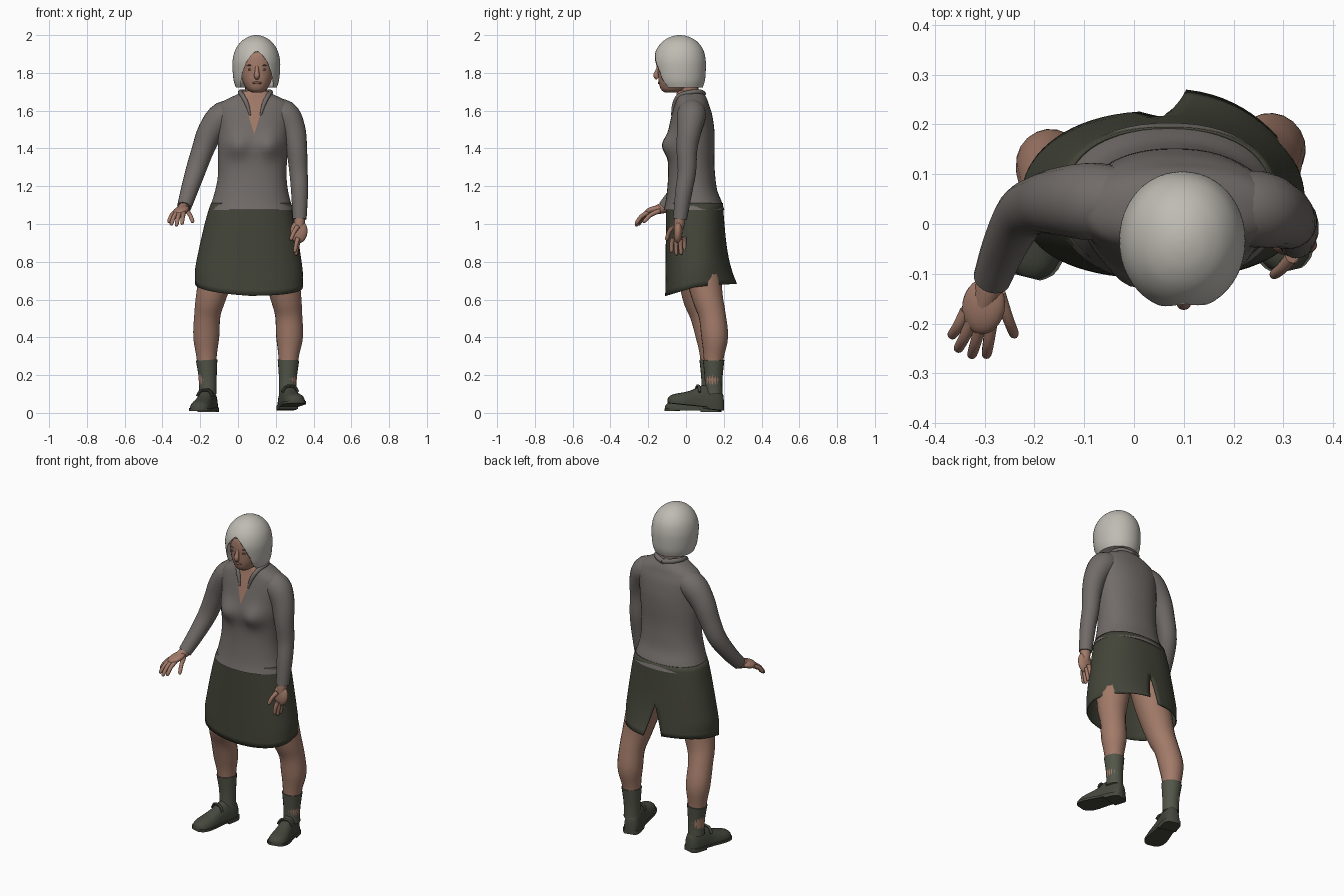
import bpy, bmesh, math
from mathutils import Vector, Quaternion

if "Cube" in bpy.data.objects:
    bpy.data.objects.remove(bpy.data.objects["Cube"])


def material(name, rgb):
    m = bpy.data.materials.new(name)
    m.diffuse_color = (*rgb, 1)
    m.use_nodes = True
    m.node_tree.nodes["Principled BSDF"].inputs["Base Color"].default_value = m.diffuse_color
    return m


HAIR = material("pale_hair", (.52, .50, .45))
SHIRT = material("grey_shirt", (.165, .148, .137))
SKIRT = material("olive_skirt", (.056, .058, .040))
SOCK = material("olive_sock", (.085, .092, .066))
SHOE = material("dark_shoe", (.060, .065, .048))
SKIN = material("skin", (.36, .195, .14))
LIP = material("dark_skin", (.20, .10, .075))


def finish(name, bm, *mats):
    """Turn a bmesh into a smooth-shaded object."""
    bmesh.ops.recalc_face_normals(bm, faces=bm.faces)
    me = bpy.data.meshes.new(name)
    bm.to_mesh(me)
    bm.free()
    ob = bpy.data.objects.new(name, me)
    bpy.context.collection.objects.link(ob)
    for m in mats:
        me.materials.append(m)
    bpy.ops.object.select_all(action='DESELECT')
    ob.select_set(True)
    bpy.context.view_layer.objects.active = ob
    bpy.ops.object.shade_smooth_by_angle(angle=math.radians(45))
    return ob


def smooth_rows(rows, n):
    """Catmull-Rom interpolation of parameter rows."""
    out = []
    for i in range(len(rows) - 1):
        a, b, c, d = rows[max(i - 1, 0)], rows[i], rows[i + 1], rows[min(i + 2, len(rows) - 1)]
        for k in range(n):
            t = k / n
            out.append([.5 * (2 * q + (r - p) * t + (2 * p - 5 * q + 4 * r - s) * t * t
                              + (3 * q - p - 3 * r + s) * t ** 3) for p, q, r, s in zip(a, b, c, d)])
    return out + [list(rows[-1])]


def loft(rings, cap=True, closed=True):
    bm = bmesh.new()
    vs = [[bm.verts.new(p) for p in r] for r in rings]
    n = len(vs[0])
    for a, b in zip(vs, vs[1:]):
        for i in range(n if closed else n - 1):
            j = (i + 1) % n
            bm.faces.new((a[i], a[j], b[j], b[i]))
    if cap:
        bm.faces.new(vs[0])
        bm.faces.new(vs[-1])
    return bm


def oval(a, e=2.0):
    c, s = math.cos(a), math.sin(a)
    return (math.copysign(abs(c) ** (2 / e), c), math.copysign(abs(s) ** (2 / e), s))


def stack(rows, segs=40, e=2.2, n=4):
    """Rings from rows of height, centre x, front y, back y, half width."""
    rings = []
    for z, cx, y0, y1, rx in smooth_rows(rows, n):
        rings.append([Vector((cx + rx * u, (y0 + y1) / 2 + (y1 - y0) / 2 * v, z))
                      for u, v in (oval(2 * math.pi * i / segs, e) for i in range(segs))])
    return rings


def tube(name, rows, mat, n=4, segs=20):
    """Round limb through rows of x, y, z, radius."""
    rows = smooth_rows(rows, n)
    pts = [Vector(r[:3]) for r in rows]
    q, last, rings = Quaternion(), Vector((0, 0, 1)), []
    for i, p in enumerate(pts):
        t = (pts[min(i + 1, len(pts) - 1)] - pts[max(i - 1, 0)]).normalized()
        q = last.rotation_difference(t) @ q
        last = t
        r = rows[i][3]
        rings.append([p + q @ Vector((r * math.cos(a), r * math.sin(a), 0))
                      for a in (2 * math.pi * k / segs for k in range(segs))])
    return finish(name, loft(rings), mat)


def ball(name, loc, size, mat, direction=(0, 0, 1)):
    bm = bmesh.new()
    bmesh.ops.create_uvsphere(bm, u_segments=20, v_segments=12, radius=1)
    q = Vector((0, 0, 1)).rotation_difference(Vector(direction))
    for v in bm.verts:
        v.co = Vector(loc) + q @ Vector([a * b for a, b in zip(v.co, size)])
    return finish(name, bm, mat)


# Shirt body with bust and an open V neck
rings = stack([(1.075, .07, -.118, .203, .224), (1.12, .07, -.108, .188, .208), (1.18, .072, -.10, .165, .192),
               (1.25, .075, -.095, .155, .182), (1.33, .077, -.095, .15, .182), (1.42, .08, -.10, .152, .187),
               (1.50, .083, -.092, .15, .19), (1.58, .085, -.075, .138, .2), (1.63, .088, -.062, .122, .19),
               (1.66, .09, -.055, .112, .15), (1.69, .092, -.05, .095, .088), (1.705, .093, -.045, .085, .07)], 56)
for p in (p for r in rings for p in r if p.y < 0):
    for cx in (-.005, .17):
        p.y -= .037 * math.exp(-((p.x - cx) / .06) ** 2 - ((p.z - 1.415) / .06) ** 2)
bm = loft(rings)
VX, VZ, SLOPE = .086, 1.475, .31
for s in (-1, 1):
    bmesh.ops.bisect_plane(bm, geom=bm.verts[:] + bm.edges[:] + bm.faces[:], dist=1e-5,
                           plane_co=(VX, 0, VZ), plane_no=(s, 0, -SLOPE))
for f in bm.faces:
    c = f.calc_center_median()
    f.material_index = int(c.y < .0 and abs(c.x - VX) < (c.z - VZ) * SLOPE)
finish("shirt_body", bm, SHIRT, SKIN)

# Collar
for s, side in ((-1, "right"), (1, "left")):
    tube(side + "_collar", [(.092 + s * x, y, z, r) for x, y, z, r in (
        (0, .092, 1.69, .014), (.05, .075, 1.698, .014), (.08, .03, 1.698, .013),
        (.068, -.035, 1.68, .012), (.045, -.062, 1.635, .011), (.028, -.074, 1.575, .005))], SHIRT, segs=12)

# Sleeves
tube("right_sleeve", [(.02, .04, 1.59, .06), (-.075, .045, 1.572, .078), (-.145, .045, 1.49, .069),
                      (-.187, .04, 1.39, .059), (-.225, .02, 1.28, .053), (-.26, -.045, 1.17, .045),
                      (-.285, -.11, 1.09, .038)], SHIRT)
tube("left_sleeve", [(.16, .035, 1.60, .06), (.245, .03, 1.58, .077), (.292, .018, 1.50, .066),
                     (.31, .005, 1.40, .056), (.32, .005, 1.28, .049), (.326, -.012, 1.17, .045),
                     (.326, -.032, 1.025, .037)], SHIRT)

# Skirt: flared sheet with an uneven hem and a back slit
SEG, ROWS = 72, 16
TOP = 1.11
rings = []
for k in range(ROWS + 1):
    t = k / ROWS
    gap = max(0, t - .6) * .3
    ring = []
    for i in range(SEG + 1):
        a = math.pi / 2 + gap + (2 * math.pi - 2 * gap) * i / SEG
        u, v = oval(a, 2.35)
        hem = .665 - .045 * max(0, -v) + .02 * max(0, v) + .02 * max(0, -u)
        flare = min(1, t * 1.25) ** .8
        x = .07 + (.212 + .073 * flare) * u - .012 * flare
        y = .045 + (.15 + .005 * t + .027 * t * max(0, v)) * v
        if u > 0 and v > 0:
            y += .045 * t ** 4 * v ** 3
        ring.append(Vector((x, y, TOP + (hem - TOP) * t)))
    rings.append(ring)
bm = loft(rings, cap=False, closed=False)
bmesh.ops.remove_doubles(bm, verts=bm.verts, dist=1e-4)
skirt = finish("skirt", bm, SKIRT)
thick = skirt.modifiers.new("cloth", 'SOLIDIFY')
thick.thickness = .006

# Legs and socks
legs = {"right": [(-.04, .04, .98, .10), (-.095, .045, .8, .10), (-.142, .06, .62, .081), (-.162, .09, .52, .07),
                  (-.168, .122, .4, .069), (-.166, .128, .28, .052), (-.16, .128, .1, .042)],
        "left": [(.17, .05, .98, .10), (.215, .08, .8, .10), (.252, .112, .62, .083), (.268, .138, .52, .072),
                 (.273, .152, .4, .071), (.267, .146, .28, .052), (.264, .146, .1, .043)]}
for side, rows in legs.items():
    tube(side + "_leg", rows, SKIN)
    tube(side + "_sock", [(*rows[-2][:3], rows[-2][3] + .005), (rows[-1][0], rows[-1][1], .18, .047),
                          (*rows[-1][:3], .047)], SOCK)


# Shoes: upper lofted from heel to toe, with sole and heel block
def shoe(side, heel, yaw, toe_lift):
    def place(x, d, z):
        x, y = (x * math.cos(yaw) + d * math.sin(yaw), x * math.sin(yaw) - d * math.cos(yaw))
        return Vector((heel[0] + x, heel[1] + y, heel[2] + z + d * toe_lift))

    rows = smooth_rows([(0, .026, .085), (.02, .042, .115), (.07, .046, .128), (.115, .046, .122), (.155, .049, .098),
                        (.205, .055, .078), (.25, .054, .066), (.28, .042, .054), (.296, .02, .04)], 2)
    angles = [math.pi * i / 14 for i in range(15)]
    finish(side + "_shoe", loft([[place(w * oval(a, 2.4)[0], d, .014 + (h - .014) * oval(a, 2.4)[1])
                                  for a in angles] for d, w, h in rows]), SHOE)
    for part, sel, z0 in (("sole", rows, .010), ("heel_block", rows[:6], 0)):
        finish(side + "_" + part, loft([[place(x * (w + .006), d, z) for x, z in
                                         ((-1, z0), (1, z0), (1, .024), (-1, .024))] for d, w, h in sel]), SHOE)
    # Lace flap
    tube(side + "_lace_flap", [(*place(s, d, z), .008) for s, d, z in
                               ((-.042, .135, .085), (-.022, .135, .114), (.022, .135, .114), (.042, .135, .085))],
         SHOE, segs=8)


shoe("right", (-.142, .18, .006), math.radians(-14), -.02)
shoe("left", (.246, .195, .012), math.radians(13), .10)


# Hands: flattened palm with tapered fingers
def hand(side, wrist, palm, size, direction, fingers):
    tube(side + "_wrist", [(*wrist, .030), (*[(a + b) / 2 for a, b in zip(wrist, palm)], .028),
                           (*palm, .022)], SKIN, segs=14)
    ball(side + "_palm", palm, size, SKIN, direction)
    for name, a, b in fingers:
        a, b = Vector(a), Vector(b)
        mid = (a + b) / 2 + Vector((0, -.003, .008))
        tube(f"{side}_{name}", [(*a, .013), (*mid, .0115), (*a.lerp(b, .9), .010), (*b, .004)], SKIN, n=3, segs=10)


names = ("little_finger", "ring_finger", "middle_finger", "index_finger", "thumb")
hand("right", (-.282, -.10, 1.092), (-.302, -.165, 1.072), (.044, .022, .058), (-.2, -.95, -.25), list(zip(names, (
    (-.337, -.175, 1.06), (-.326, -.195, 1.06), (-.308, -.20, 1.062), (-.287, -.20, 1.062), (-.27, -.14, 1.07)), (
    (-.368, -.228, 1.01), (-.355, -.255, .995), (-.327, -.268, .99), (-.297, -.268, 1.0), (-.238, -.228, 1.01)))))
hand("left", (.326, -.032, 1.03), (.322, -.042, .96), (.023, .046, .062), (-.05, -.05, -1), list(zip(names, (
    (.322, -.008, .93), (.322, -.027, .92), (.320, -.048, .92), (.317, -.068, .925), (.315, -.068, .985)), (
    (.306, -.005, .86), (.308, -.026, .838), (.306, -.052, .835), (.300, -.078, .85), (.278, -.105, .915)))))

# Neck and head
tube("neck", [(.09, .03, 1.60, .06), (.093, .015, 1.68, .057), (.1, -.01, 1.80, .06)], SKIN)
finish("head", loft(stack([(1.695, .1, -.11, -.04, .025), (1.712, .1, -.132, .01, .052), (1.75, .1, -.144, .05, .075),
                           (1.80, .1, -.148, .07, .09), (1.85, .1, -.15, .075, .092), (1.90, .1, -.14, .07, .085),
                           (1.94, .1, -.10, .04, .06)], 32, 2.3)), SKIN)
tube("nose", [(.1, -.144, 1.835, .008), (.1, -.152, 1.81, .011), (.1, -.158, 1.785, .015),
              (.1, -.148, 1.772, .011)], SKIN, segs=12)
ball("lips", (.1, -.141, 1.747), (.024, .008, .007), LIP)
for s, side in ((-1, "right"), (1, "left")):
    ball(side + "_eye", (.1 + s * .034, -.138, 1.818), (.014, .008, .006), LIP)
    ball(side + "_brow", (.1 + s * .035, -.139, 1.84), (.019, .009, .004), LIP)

# Hair: smooth bob with an arched opening for the face
hair = finish("hair", loft(stack([(1.722, .097, -.142, .088, .108), (1.76, .097, -.16, .1, .12),
                                  (1.82, .097, -.17, .105, .126), (1.87, .097, -.172, .104, .125),
                                  (1.92, .097, -.158, .092, .112), (1.96, .097, -.13, .065, .086),
                                  (1.985, .097, -.095, .03, .054), (1.997, .097, -.06, -.005, .024),
                                  (2.0, .097, -.035, -.03, .004)], 48, 2.05)), HAIR)
arch = [(.086, 1.6), (.086, 1.74), (.076, 1.80), (.056, 1.855), (.03, 1.892), (.01, 1.91)]
arch += [(-x, z) for x, z in reversed(arch)]
cutter = finish("face_opening", loft([[(.1 + x, y, z) for x, z in arch] for y in (-.3, -.08)]), HAIR)
cut = hair.modifiers.new("face_opening", 'BOOLEAN')
cut.object, cut.operation, cut.solver = cutter, 'DIFFERENCE', 'EXACT'
bpy.context.view_layer.objects.active = hair
bpy.ops.object.modifier_apply(modifier=cut.name)
bpy.data.objects.remove(cutter)
